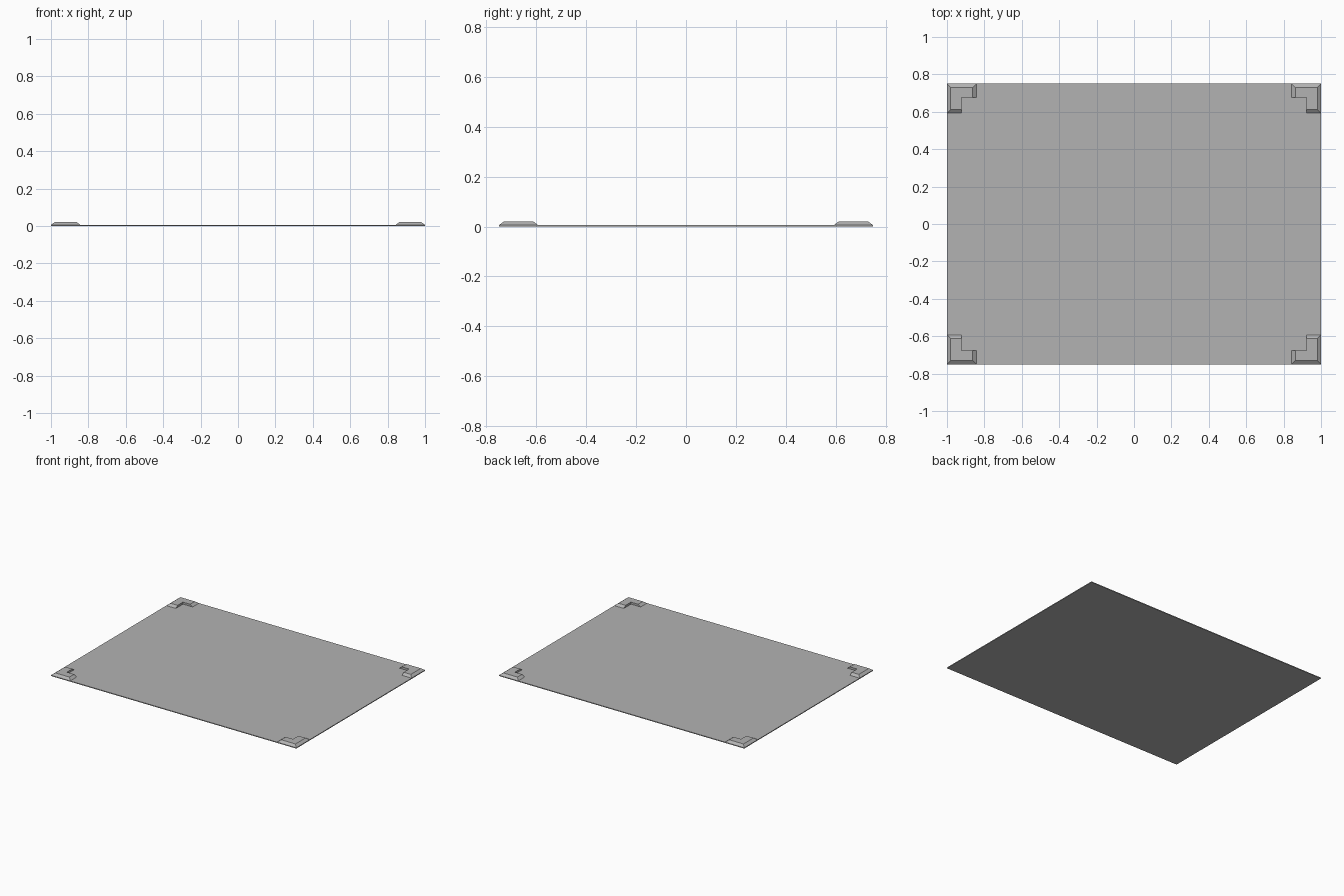
import bpy, bmesh

if "Cube" in bpy.data.objects:
    bpy.data.objects.remove(bpy.data.objects["Cube"])

W, D, T, H = 1.0, 0.75, 0.006, 0.021   # half width, half depth, plate thickness, total height

# Mid grey shared by all parts
grey = bpy.data.materials.new("mid_grey")
grey.diffuse_color = (0.45, 0.45, 0.45, 1)
grey.use_nodes = True
grey.node_tree.nodes["Principled BSDF"].inputs["Base Color"].default_value = grey.diffuse_color


def make_object(name, bm):
    bmesh.ops.recalc_face_normals(bm, faces=bm.faces)
    mesh = bpy.data.meshes.new(name)
    bm.to_mesh(mesh)
    bm.free()
    mesh.materials.append(grey)
    obj = bpy.data.objects.new(name, mesh)
    bpy.context.collection.objects.link(obj)
    return obj


# Thin flat plate
bm = bmesh.new()
bmesh.ops.create_cube(bm, size=1)
for v in bm.verts:
    v.co = (v.co.x * 2 * W, v.co.y * 2 * D, (v.co.z + 0.5) * T)
make_object("base_plate", bm)


# L-shaped outline, measured inward from the front left corner
def l_outline(inset, length=0.157, leg_x=0.078, leg_y=0.074):
    a, b = inset, length - inset
    return [(a, a), (b, a), (b, leg_y), (leg_x, leg_y), (leg_x, b), (a, b)]


# Corner brackets: outer sides and ends slope, inner sides are upright
bm = bmesh.new()
low, high = [[bm.verts.new((x - W, y - D, z)) for x, y in l_outline(inset)]
             for inset, z in ((0, T), (0.02, H))]
bm.faces.new(low)
bm.faces.new(high)
for i in range(6):
    j = (i + 1) % 6
    bm.faces.new((low[i], low[j], high[j], high[i]))
brackets = make_object("corner_brackets", bm)
mirror = brackets.modifiers.new("four_corners", 'MIRROR')
mirror.use_axis = (True, True, False)
mirror.use_mirror_merge = False
